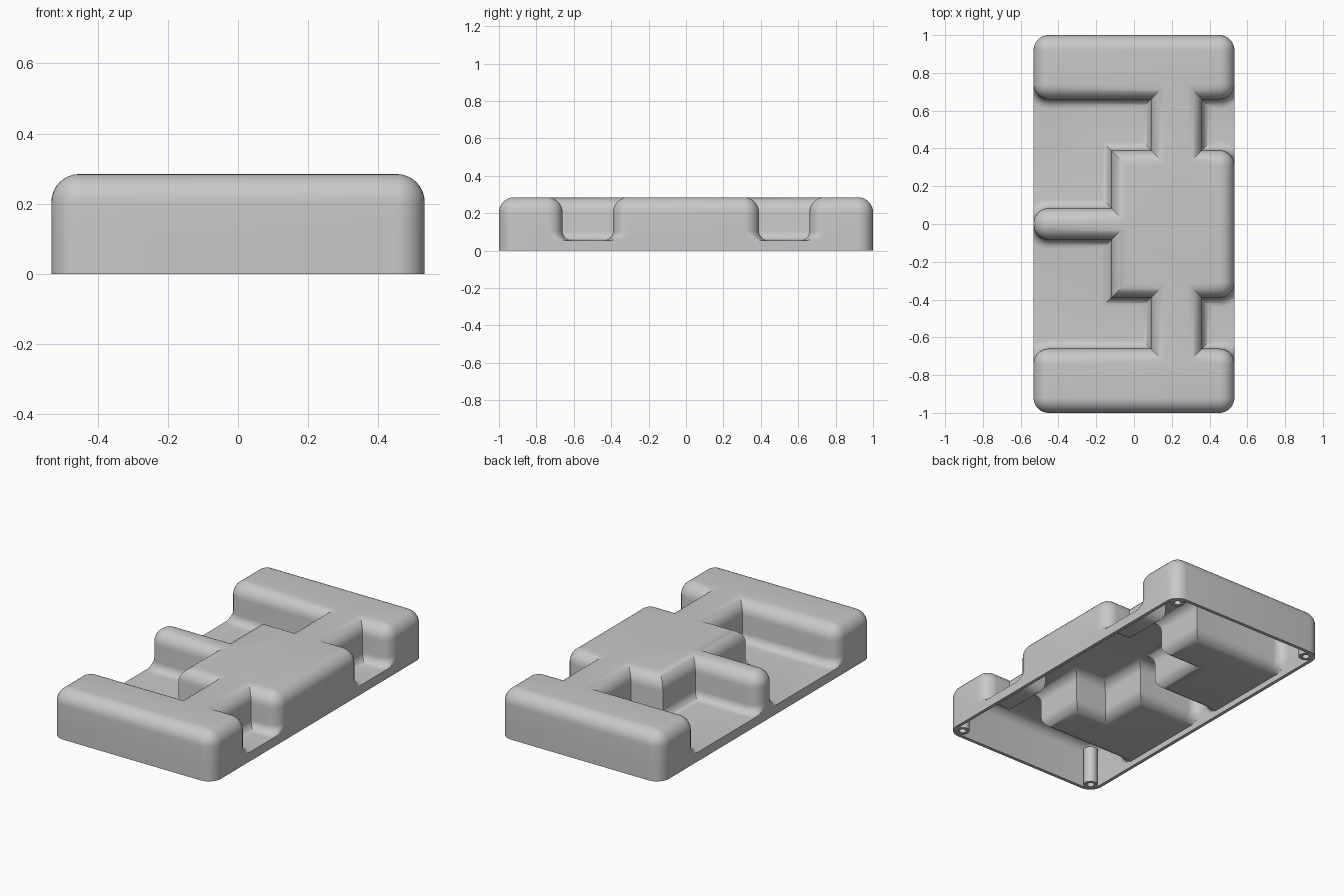
import bpy, bmesh, math
from mathutils import Vector

if "Cube" in bpy.data.objects:
    bpy.data.objects.remove(bpy.data.objects["Cube"], do_unlink=True)

X, H, FLOOR = 0.532, 0.285, 0.055   # half width, height, pocket floor
R, FILLET, WALL = 0.08, 0.05, 0.02  # edge rounding, floor fillet, shell thickness
STEPS = 8
QUARTER = [math.pi / 2 * k / STEPS for k in range(STEPS + 1)]

grey = bpy.data.materials.new("grey_plastic")
grey.use_nodes = True
grey.diffuse_color = (0.58, 0.58, 0.58, 1)
grey.node_tree.nodes["Principled BSDF"].inputs["Base Color"].default_value = grey.diffuse_color


def finish(bm, name):
    bmesh.ops.remove_doubles(bm, verts=bm.verts, dist=0.0002)
    bmesh.ops.recalc_face_normals(bm, faces=bm.faces)
    mesh = bpy.data.meshes.new(name)
    bm.to_mesh(mesh)
    bm.free()
    mesh.materials.append(grey)
    obj = bpy.data.objects.new(name, mesh)
    bpy.context.collection.objects.link(obj)
    bpy.ops.object.select_all(action="DESELECT")
    obj.select_set(True)
    bpy.context.view_layer.objects.active = obj
    bpy.ops.object.shade_smooth_by_angle(angle=math.radians(32))


# Plan of the raised part: back half, then mirrored to the front half
half = [(X, 0.39), (0.36, 0.39), (0.36, 0.66), (X, 0.66), (X, 1), (-X, 1), (-X, 0.66),
        (0.09, 0.66), (0.09, 0.39), (-0.12, 0.39), (-0.12, 0.083), (-X, 0.083)]
plan = [Vector(p) for p in half + [(x, -y) for x, y in reversed(half)]]


def plan_ring(d, inset):
    """Plan offset outward by d, kept inside the side walls; also tells which points lie on them."""
    pts, on_side = [], []
    for i, v in enumerate(plan):
        a = (v - plan[i - 1]).normalized()
        b = (plan[(i + 1) % len(plan)] - v).normalized()
        n1, n2 = Vector((a.y, -a.x)), Vector((b.y, -b.x))
        outer = abs(v.y) > 0.99
        if abs(v.x) > X - 0.001:
            centre = v - R * (n1 + n2)
            rad = R + (min(d, -inset) if outer else d)
            new = [centre + rad * (n1 * math.cos(t) + n2 * math.sin(t)) for t in QUARTER]
        else:
            new = [v + d * (n1 + n2)]
        for p in new:
            on_side.append(outer or abs(p.x) > X - 0.0001)
            p.x = max(inset - X, min(X - inset, p.x))
            pts.append(p)
    return pts, on_side


def add_skin(bm, inset):
    """One surface of the shell; returns its vertices along the bottom rim."""
    r, f = R - inset, FILLET + inset
    profile = [(-R + r * math.sin(t), H - R + r * math.cos(t)) for t in QUARTER]
    profile += [(FILLET - f * math.cos(t), FLOOR + FILLET - f * math.sin(t)) for t in QUARTER]
    rings = []
    for d, z in profile:
        pts, on_side = plan_ring(d, inset)
        rings.append([bm.verts.new((p.x, p.y, z)) for p in pts])
    n = len(rings[0])
    bm.faces.new(rings[0])
    for up, low in zip(rings, rings[1:]):
        for i in range(n):
            j = (i + 1) % n
            bm.faces.new((up[i], up[j], low[j], low[i]))
    # pocket floors between the points on the side walls, and the skirt below
    last = rings[-1]
    side = [i for i in range(n) if on_side[i]]
    foot = [bm.verts.new((last[i].co.x, last[i].co.y, 0)) for i in side]
    for k, i in enumerate(side):
        m = (k + 1) % len(side)
        gap = (side[m] - i) % n
        if gap > 1:
            bm.faces.new([last[(i + s) % n] for s in range(gap + 1)])
        bm.faces.new((last[i], last[side[m]], foot[m], foot[k]))
    return foot


# Hollow shell with a flat rim joining both skins
bm = bmesh.new()
outside, inside = add_skin(bm, 0), add_skin(bm, WALL)
for k in range(len(outside)):
    bm.faces.new((outside[k - 1], outside[k], inside[k], inside[k - 1]))
finish(bm, "cover_shell")

# Corner screw posts with blind holes
tube = [(0, 0.14), (0.02, 0.14), (0.02, 0), (0.04, 0), (0.04, 0.225), (0, 0.225)]
for sx, side_name in ((-1, "right"), (1, "left")):
    for sy, end_name in ((-1, "front"), (1, "back")):
        bm = bmesh.new()
        verts = [bm.verts.new((x, 0, z)) for x, z in tube]
        edges = [bm.edges.new(pair) for pair in zip(verts, verts[1:])]
        bmesh.ops.spin(bm, geom=verts + edges, cent=(0, 0, 0), axis=(0, 0, 1),
                       angle=2 * math.pi, steps=20)
        bmesh.ops.translate(bm, verts=bm.verts, vec=(sx * 0.47, sy * 0.94, 0.001))
        finish(bm, f"{end_name}_{side_name}_screw_post")
